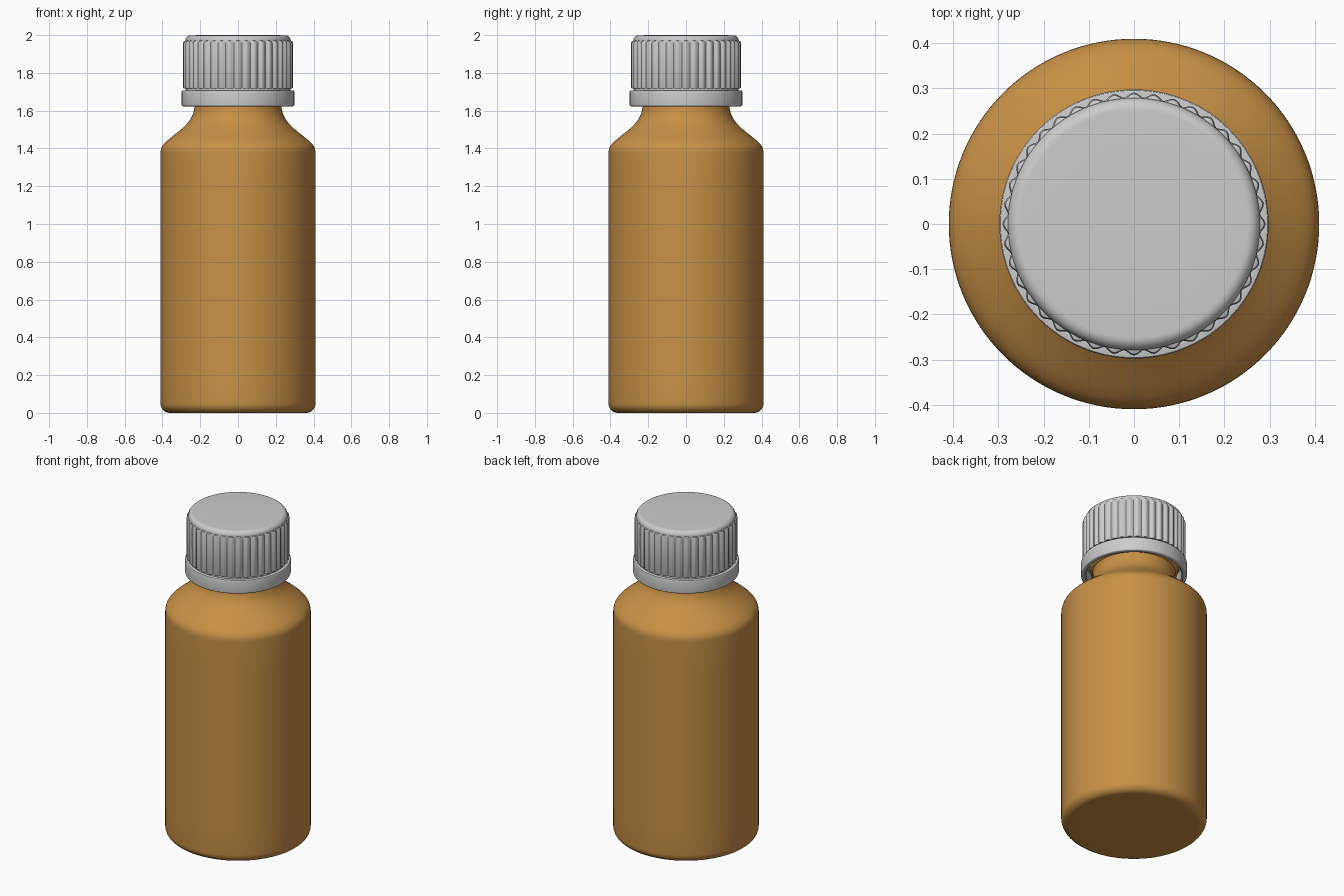
import bpy, bmesh, math

if "Cube" in bpy.data.objects:
    bpy.data.objects.remove(bpy.data.objects["Cube"])


def arc(cx, cz, r, a0, a1, n=6):
    """Points on an arc in the r/z profile plane, angles in degrees."""
    return [(cx + r * math.cos(math.radians(a0 + (a1 - a0) * i / n)),
             cz + r * math.sin(math.radians(a0 + (a1 - a0) * i / n))) for i in range(n + 1)]


def bezier(p0, p1, p2, p3, n=12):
    out = []
    for i in range(n + 1):
        t = i / n
        w = ((1 - t) ** 3, 3 * t * (1 - t) ** 2, 3 * t * t * (1 - t), t ** 3)
        out.append(tuple(sum(k * p[c] for k, p in zip(w, (p0, p1, p2, p3))) for c in (0, 1)))
    return out


def lathe(name, profile, segs=128, closed=False, offset=None, sharp=30):
    """Spin an r/z profile; offset(angle) adds to the radius of non-axis points."""
    bm = bmesh.new()
    rings = []
    for r, z in profile:
        if r < 1e-6:
            rings.append([bm.verts.new((0, 0, z))])
            continue
        ring = []
        for i in range(segs):
            a = 2 * math.pi * i / segs
            rr = r + (offset(a) if offset else 0)
            ring.append(bm.verts.new((rr * math.cos(a), rr * math.sin(a), z)))
        rings.append(ring)
    pairs = list(zip(rings, rings[1:]))
    if closed:
        pairs.append((rings[-1], rings[0]))
    for lo, hi in pairs:
        for i in range(segs):
            j = (i + 1) % segs
            if len(lo) == 1:
                bm.faces.new((lo[0], hi[j], hi[i]))
            elif len(hi) == 1:
                bm.faces.new((lo[i], lo[j], hi[0]))
            else:
                bm.faces.new((lo[i], lo[j], hi[j], hi[i]))
    bmesh.ops.recalc_face_normals(bm, faces=bm.faces)
    me = bpy.data.meshes.new(name)
    bm.to_mesh(me)
    bm.free()
    ob = bpy.data.objects.new(name, me)
    bpy.context.collection.objects.link(ob)
    bpy.ops.object.select_all(action='DESELECT')
    ob.select_set(True)
    bpy.context.view_layer.objects.active = ob
    bpy.ops.object.shade_smooth_by_angle(angle=math.radians(sharp))
    return ob


# Bottle: rounded base, straight wall, S-curved shoulder, neck with bead
profile = [(0, 0), (0.30, 0)]
profile += arc(0.36, 0.05, 0.05, -90, 0, 8)
profile += [(0.41, 0.2), (0.41, 0.7), (0.41, 1.2)]
profile += bezier((0.41, 1.375), (0.41, 1.41), (0.395, 1.425), (0.365, 1.45), 8)
profile += bezier((0.365, 1.45), (0.29, 1.51), (0.233, 1.545), (0.23, 1.63))[1:]
profile += arc(0.23, 1.665, 0.02, -80, 80)
profile += [(0.23, 1.70), (0.23, 1.93), (0, 1.93)]
bottle = lathe("bottle", profile)
amber = bpy.data.materials.new("amber")
amber.diffuse_color = (0.58, 0.28, 0.06, 1)
amber.use_nodes = True
amber.node_tree.nodes["Principled BSDF"].inputs["Base Color"].default_value = amber.diffuse_color
bottle.data.materials.append(amber)

# Tamper ring: hollow band under the cap
ring = [(0.268, 1.63), (0.275, 1.623)]
ring += arc(0.290, 1.631, 0.008, -90, 0, 4)
ring += arc(0.293, 1.702, 0.005, 0, 90, 3)
ring += [(0.268, 1.707)]
lathe("tamper_ring", ring, closed=True)

# Cap core: hollow underneath, rounded top edge
core = [(0, 1.94), (0.245, 1.94), (0.245, 1.70), (0.277, 1.70), (0.277, 1.72)]
core += arc(0.252, 1.972, 0.027, 0, 90, 8)
core += [(0.15, 2.0), (0, 2.0)]
lathe("cap_core", core)

# Grip: fluted sleeve around the cap
RIBS = 40


def flute(a):
    return 0.011 * (0.5 + 0.5 * math.cos(RIBS * a)) ** 0.8


grip = [(0.265, 1.718), (0.278, 1.718), (0.280, 1.722), (0.280, 1.955),
        (0.277, 1.968), (0.265, 1.972)]
lathe("cap_grip", grip, segs=RIBS * 8, closed=True,
      offset=lambda a: flute(a), sharp=40)
